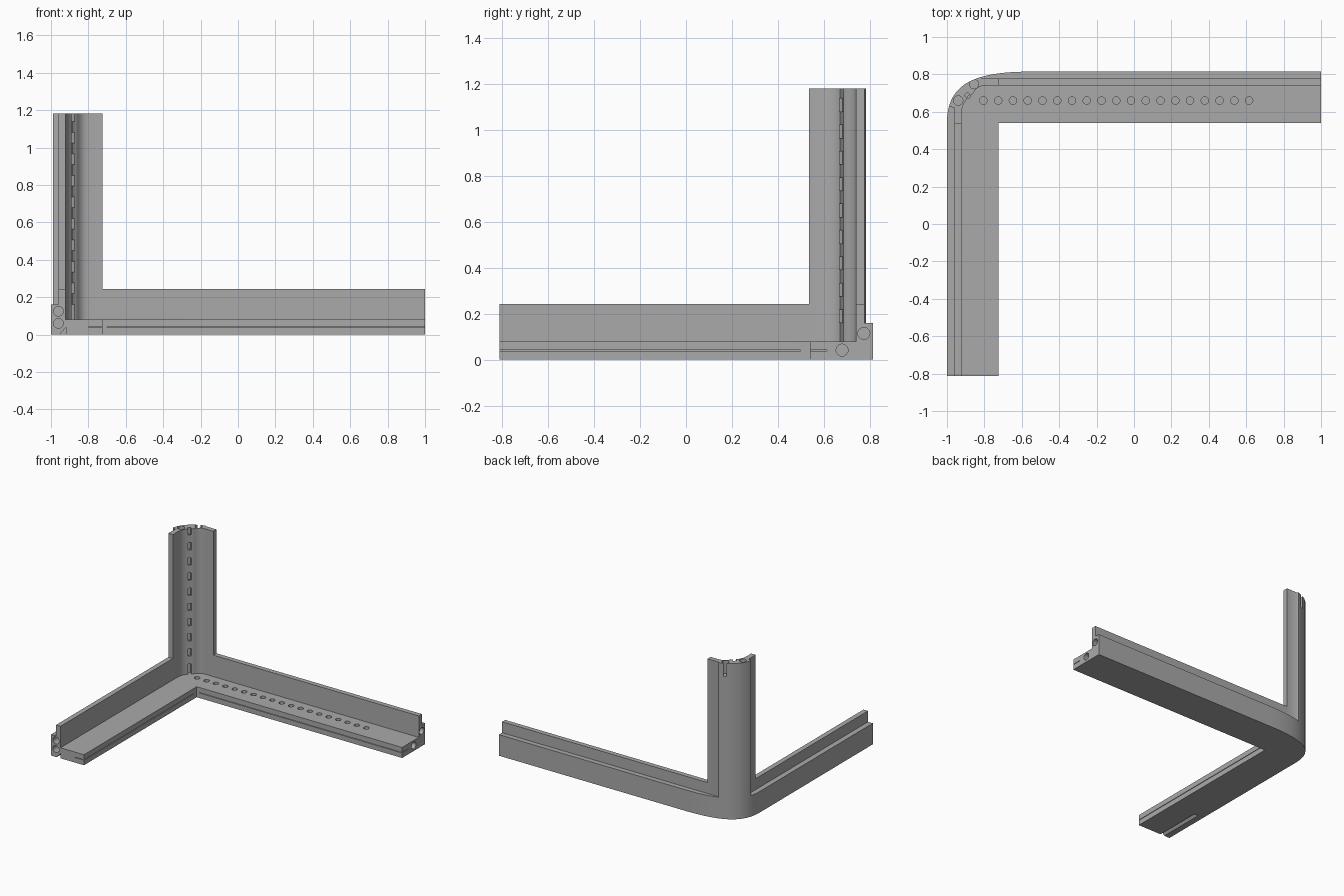
import bpy
import bmesh
import math
from mathutils import Vector, Matrix
from mathutils.geometry import interpolate_bezier

if "Cube" in bpy.data.objects:
    bpy.data.objects.remove(bpy.data.objects["Cube"], do_unlink=True)

grey = bpy.data.materials.new("plain_grey")
grey.use_nodes = True
colour = (0.4, 0.4, 0.4, 1)
grey.diffuse_color = colour
grey.node_tree.nodes["Principled BSDF"].inputs["Base Color"].default_value = colour


def finish(name, bm):
    bmesh.ops.recalc_face_normals(bm, faces=bm.faces)
    mesh = bpy.data.meshes.new(name)
    bm.to_mesh(mesh)
    bm.free()
    mesh.materials.append(grey)
    obj = bpy.data.objects.new(name, mesh)
    bpy.context.collection.objects.link(obj)
    return obj


def prism(name, outline, low, high, axis="z"):
    """Extrude a flat outline along z or y."""
    place = (lambda u, v, w: (u, v, w)) if axis == "z" else (lambda u, v, w: (u, w, v))
    bm = bmesh.new()
    face = bm.faces.new([bm.verts.new(place(u, v, low)) for u, v in outline])
    side = bmesh.ops.extrude_face_region(bm, geom=[face])["geom"]
    moved = [v for v in side if isinstance(v, bmesh.types.BMVert)]
    bmesh.ops.translate(bm, verts=moved, vec=place(0, 0, high - low))
    return finish(name, bm)


def block(name, x0, x1, y0, y1, z0, z1):
    return prism(name, [(x0, y0), (x1, y0), (x1, y1), (x0, y1)], z0, z1)


def drill(centre, radius, depth, axis):
    """Cylinder cutter sunk by depth on both sides of the surface."""
    bm = bmesh.new()
    turn = Vector((0, 0, 1)).rotation_difference(Vector(axis)).to_matrix().to_4x4()
    bmesh.ops.create_cone(bm, cap_ends=True, segments=24, radius1=radius, radius2=radius,
                          depth=2 * depth, matrix=Matrix.Translation(centre) @ turn)
    return finish("drill", bm)


def combine(target, others, operation):
    for other in others:
        mod = target.modifiers.new("combine", "BOOLEAN")
        mod.operation, mod.solver, mod.object = operation, "EXACT", other
    graph = bpy.context.evaluated_depsgraph_get()
    mesh = bpy.data.meshes.new_from_object(target.evaluated_get(graph))
    target.modifiers.clear()
    target.data = mesh
    for other in others:
        bpy.data.objects.remove(other, do_unlink=True)


def arc(a, b, c, d, count):
    return [(p.x, p.y) for p in interpolate_bezier(Vector(a), Vector(b), Vector(c), Vector(d), count)]


# Main dimensions
FRONT, BACK = -0.812, 0.815
LEDGE_X, LEDGE_Y = -0.725, 0.54
WALL_X, WALL_Y = -0.922, 0.74
LEDGE_TOP, RIM_TOP, WALL_TOP, POST_TOP = 0.08, 0.16, 0.243, 1.183

# Rounded outer corner, and the inner corner with its hinge groove
outer = arc((-1, 0.54), (-1, 0.76), (-0.84, BACK), (-0.54, BACK), 40)
inner = arc((WALL_X, 0.59), (-0.92, 0.63), (-0.91, 0.65), (-0.89, 0.67), 8)
inner += [(-0.907, 0.687), (-0.89, 0.704), (-0.873, 0.687)]
inner += arc((-0.865, 0.692), (-0.845, 0.725), (-0.83, WALL_Y), (-0.79, WALL_Y), 8)

# Base: ledge, outer rim and upright walls joined
base = prism("base_frame", [(-1, FRONT)] + outer + [(1, BACK), (1, LEDGE_Y), (LEDGE_X, LEDGE_Y),
                                                    (LEDGE_X, FRONT)], 0, LEDGE_TOP)
rim = prism("rim", [(-1, FRONT)] + outer + [(1, BACK), (1, WALL_Y)] + inner[::-1]
            + [(WALL_X, FRONT)], LEDGE_TOP, RIM_TOP)
walls = [block("side_wall", -0.96, WALL_X, FRONT, 0.535, RIM_TOP, WALL_TOP),
         block("back_wall", LEDGE_X, 1, WALL_Y, 0.777, RIM_TOP, WALL_TOP)]
combine(base, [rim] + walls, "UNION")

# Peg holes, end holes, thin slits and the underside channel
cutters = [drill((-0.805 + 0.0789 * i, 0.66, LEDGE_TOP), 0.02, 0.04, (0, 0, 1)) for i in range(19)]
cutters += [drill((-0.96, FRONT, z), 0.026, 0.1, (0, 1, 0)) for z in (0.06, 0.125)]
cutters += [drill((1, y, z), 0.026, 0.1, (1, 0, 0)) for y, z in ((0.68, 0.042), (0.775, 0.115))]
cutters.append(prism("channel", [(-0.963, -0.01), (-0.92, 0.04), (-0.92, -0.01)], -0.9, -0.45, "y"))
cutters.append(block("side_slit", -0.8, -0.7, -0.9, 0.5, 0.038, 0.042))
cutters.append(block("back_slit", -0.7, 1.1, 0.5, 0.615, 0.038, 0.042))
combine(base, cutters, "DIFFERENCE")

# Corner post with a recessed flange on each edge
skin = [p for p in outer if p[0] < -0.81 and p[1] > 0.62]
post = prism("corner_post", [(WALL_X, 0.535), (-0.96, 0.535), (-0.96, 0.62)] + skin
             + [(-0.81, 0.777), (LEDGE_X, 0.777), (LEDGE_X, WALL_Y)] + inner[::-1],
             RIM_TOP, POST_TOP)
combine(post, [drill((x, y, POST_TOP), 0.025, 0.1, (0, 0, 1))
               for x, y in ((-0.94, 0.66), (-0.855, 0.748))], "DIFFERENCE")

# Row of small teeth along the groove
bm = bmesh.new()
for i in range(9):
    spot = Matrix.Translation((-0.883, 0.68, 0.19 + 0.115 * i))
    bmesh.ops.create_cube(bm, size=1, matrix=spot @ Matrix.Rotation(math.radians(45), 4, "Z")
                          @ Matrix.Diagonal((0.022, 0.014, 0.06, 1)))
finish("groove_teeth", bm)

# Smooth the rounded surfaces, keep the edges crisp
bpy.ops.object.select_all(action="DESELECT")
for obj in (base, post):
    obj.select_set(True)
bpy.context.view_layer.objects.active = base
bpy.ops.object.shade_smooth_by_angle(angle=math.radians(30))
